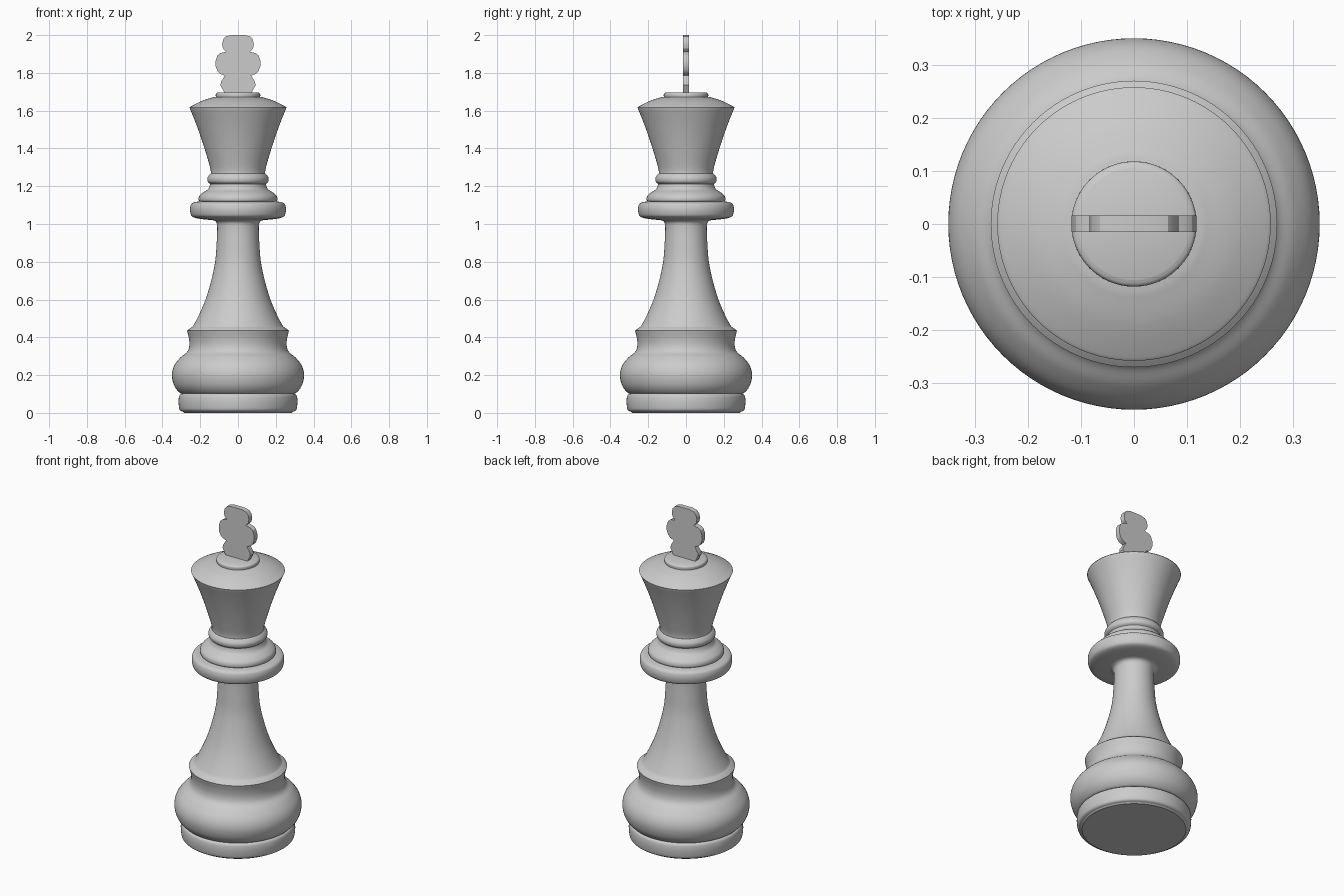
import bpy, bmesh, math
from mathutils import Vector

if "Cube" in bpy.data.objects:
    bpy.data.objects.remove(bpy.data.objects["Cube"])

SEGMENTS = 96


def spline(points, steps=5):
    """Smooth curve through the given 2D points."""
    p = [Vector(q) for q in points]
    p = [2 * p[0] - p[1]] + p + [2 * p[-1] - p[-2]]
    out = []
    for a, b, c, d in zip(p, p[1:], p[2:], p[3:]):
        for i in range(steps):
            t = i / steps
            out.append(0.5 * (2 * b + (c - a) * t + (2 * a - 5 * b + 4 * c - d) * t * t
                              + (3 * b - a - 3 * c + d) * t ** 3))
    return out + [p[-2]]


def finish(bm, name, angle=35):
    bmesh.ops.recalc_face_normals(bm, faces=bm.faces)
    mesh = bpy.data.meshes.new(name)
    bm.to_mesh(mesh)
    bm.free()
    obj = bpy.data.objects.new(name, mesh)
    bpy.context.collection.objects.link(obj)
    bpy.ops.object.select_all(action='DESELECT')
    obj.select_set(True)
    bpy.context.view_layer.objects.active = obj
    bpy.ops.object.shade_smooth_by_angle(angle=math.radians(angle))
    return obj


def turned(name, *sections):
    """Lathe a closed part from smooth (radius, height) sections."""
    profile = [q for s in sections for q in spline(s)]
    bm = bmesh.new()
    rings = []
    for r, z in profile:
        rings.append([bm.verts.new((r * math.cos(a), r * math.sin(a), z))
                      for a in (2 * math.pi * i / SEGMENTS for i in range(SEGMENTS))])
    for lo, hi in zip(rings, rings[1:]):
        for i in range(SEGMENTS):
            j = (i + 1) % SEGMENTS
            bm.faces.new((lo[i], lo[j], hi[j], hi[i]))
    bm.faces.new(rings[0][::-1])
    bm.faces.new(rings[-1])
    bmesh.ops.remove_doubles(bm, verts=bm.verts, dist=1e-5)
    return finish(bm, name)


# Foot and rounded lower body
turned("base_disc", [(0.29, 0.005), (0.308, 0.015), (0.314, 0.045), (0.314, 0.075),
                     (0.308, 0.096), (0.29, 0.104)])
turned("base_bulb", [(0.285, 0.1), (0.31, 0.108), (0.338, 0.145), (0.35, 0.2), (0.338, 0.25),
                     (0.305, 0.293), (0.27, 0.322), (0.258, 0.355), (0.26, 0.395), (0.27, 0.435)],
       [(0.27, 0.435), (0.255, 0.447), (0.235, 0.46)])

# Tapering stem, flaring slightly under the collar
turned("stem", [(0.248, 0.45), (0.235, 0.465), (0.206, 0.52), (0.172, 0.6), (0.142, 0.7),
                (0.121, 0.8), (0.113, 0.9), (0.11, 0.98), (0.116, 1.01), (0.14, 1.022), (0.2, 1.033)])

# Stacked collar rings
turned("collar", [(0.13, 1.02), (0.2, 1.027), (0.24, 1.038), (0.252, 1.06), (0.253, 1.09),
                  (0.24, 1.112), (0.19, 1.122)])
turned("upper_ring", [(0.195, 1.115), (0.208, 1.125), (0.205, 1.148), (0.185, 1.167),
                      (0.16, 1.183), (0.149, 1.205), (0.15, 1.22)])
turned("neck_ring", [(0.148, 1.212), (0.16, 1.224), (0.162, 1.242), (0.154, 1.258), (0.145, 1.268)])

# Flared crown with sloping top and cap
turned("crown", [(0.144, 1.255), (0.145, 1.285), (0.159, 1.34), (0.19, 1.44), (0.222, 1.53), (0.256, 1.615)],
       [(0.256, 1.615), (0.252, 1.621), (0.19, 1.652), (0.125, 1.673)])
turned("crown_cap", [(0.116, 1.66), (0.118, 1.683), (0.115, 1.692), (0.105, 1.697)])

# Flat lobed finial, mirrored outline extruded front to back
side = [(0.07, 1.69), (0.093, 1.735), (0.09, 1.752), (0.07, 1.785), (0.095, 1.795), (0.109, 1.81),
        (0.118, 1.835), (0.118, 1.865), (0.109, 1.892), (0.095, 1.904), (0.064, 1.912),
        (0.08, 1.93), (0.084, 1.953), (0.078, 1.978), (0.064, 1.993), (0.035, 2.0)]
outline = side + [(-x, z) for x, z in reversed(side)]
bm = bmesh.new()
face = bm.faces.new([bm.verts.new((x, -0.015, z)) for x, z in outline])
moved = bmesh.ops.extrude_face_region(bm, geom=[face])["geom"]
bmesh.ops.translate(bm, vec=(0, 0.031, 0),
                    verts=[v for v in moved if isinstance(v, bmesh.types.BMVert)])
finish(bm, "finial", 30)

# Flat underside
turned("underside", [(0.285, 0.0), (0.293, 0.006)])
